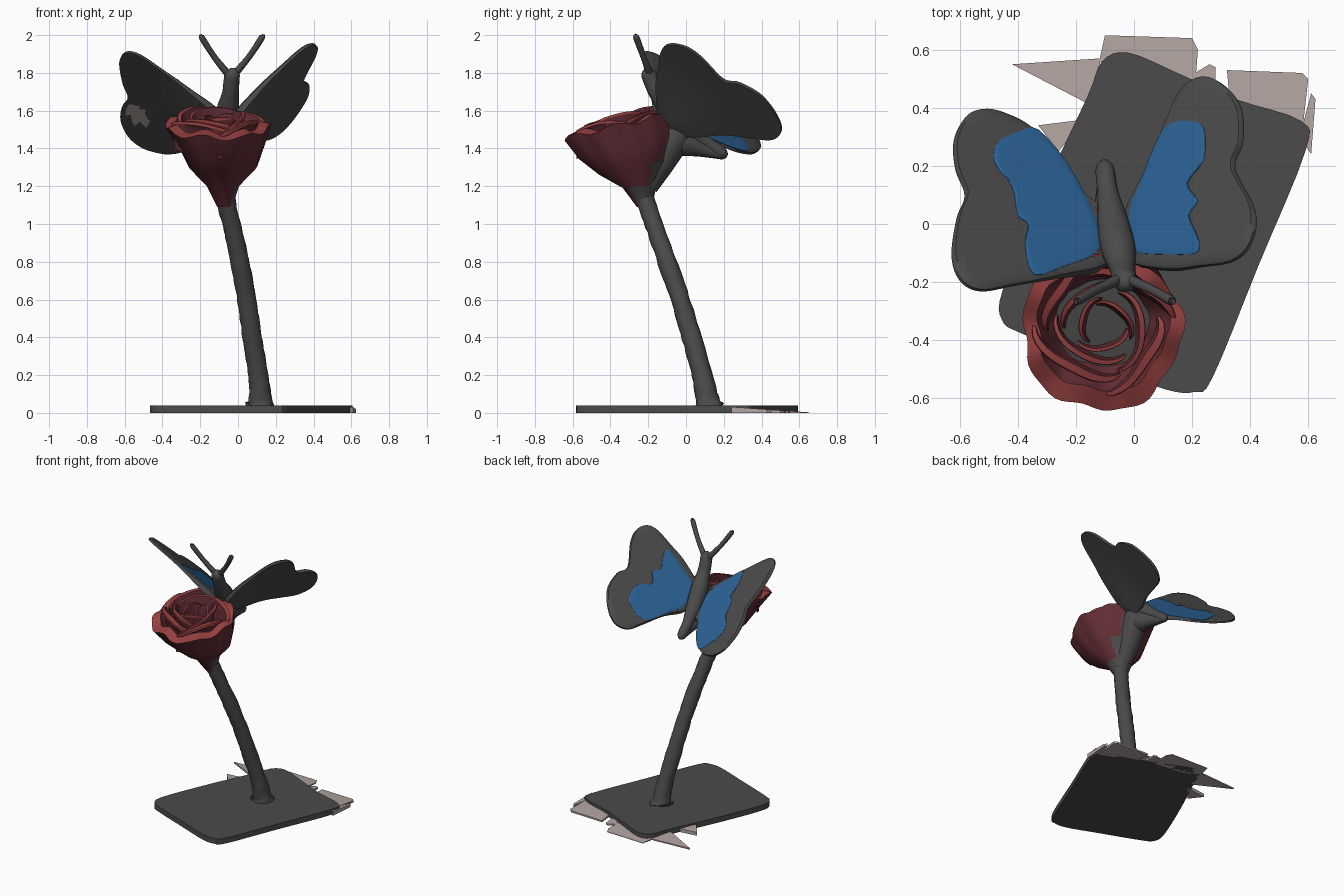
import bpy, bmesh, math, random
from mathutils import Vector

if "Cube" in bpy.data.objects:
    bpy.data.objects.remove(bpy.data.objects["Cube"])

random.seed(4)


def mat(name, col):
    m = bpy.data.materials.new(name)
    m.diffuse_color = (*col, 1)
    m.use_nodes = True
    m.node_tree.nodes["Principled BSDF"].inputs["Base Color"].default_value = m.diffuse_color
    return m


GREY = mat("dark_grey", (0.07, 0.07, 0.07))
RED = mat("rose_red", (0.30, 0.05, 0.05))
MAROON = mat("maroon", (0.12, 0.026, 0.034))
BLUE = mat("wing_blue", (0.024, 0.122, 0.30))
PALE = mat("pale_pink_grey", (0.44, 0.37, 0.35))


def finish(name, bm, mats, angle=40):
    bmesh.ops.recalc_face_normals(bm, faces=bm.faces)
    me = bpy.data.meshes.new(name)
    bm.to_mesh(me)
    bm.free()
    for m in mats:
        me.materials.append(m)
    ob = bpy.data.objects.new(name, me)
    bpy.context.collection.objects.link(ob)
    bpy.ops.object.select_all(action='DESELECT')
    ob.select_set(True)
    bpy.context.view_layer.objects.active = ob
    bpy.ops.object.shade_smooth_by_angle(angle=math.radians(angle))
    return ob


def spline(pts, closed=False, n=6):
    """Catmull-Rom through points of any dimension."""
    P = [Vector(p) for p in pts]
    N = len(P)
    idx = (lambda i: i % N) if closed else (lambda i: min(max(i, 0), N - 1))
    out = []
    for i in range(N if closed else N - 1):
        a, b, c, d = (P[idx(i + k)] for k in (-1, 0, 1, 2))
        for s in range(n):
            t = s / n
            out.append(0.5 * (2 * b + (c - a) * t + (2 * a - 5 * b + 4 * c - d) * t * t
                              + (3 * b - a - 3 * c + d) * t ** 3))
    return out if closed else out + [P[-1]]


def bridge(bm, A, B, mi=0, closed=True):
    n = len(A)
    for i in range(n if closed else n - 1):
        f = bm.faces.new((A[i], A[(i + 1) % n], B[(i + 1) % n], B[i]))
        f.material_index = mi


def tube(name, pts, sides=16, jitter=0.0):
    """Smooth tube through (x, y, z, radius) points."""
    S = spline(pts)
    bm = bmesh.new()
    rings = []
    for i, p in enumerate(S):
        tan = (S[min(i + 1, len(S) - 1)] - S[max(i - 1, 0)]).xyz.normalized()
        u = tan.cross(Vector((1, 0, 0))).normalized()
        v = tan.cross(u)
        rings.append([bm.verts.new(p.xyz + (u * math.cos(a) + v * math.sin(a))
                                   * p[3] * (1 + random.uniform(-jitter, jitter)))
                      for a in (2 * math.pi * k / sides for k in range(sides))])
    for A, B in zip(rings, rings[1:]):
        bridge(bm, A, B)
    bm.faces.new(rings[0])
    bm.faces.new(rings[-1])
    return finish(name, bm, [GREY], 60)


def prism(name, outline, top, m):
    """Upright slab from z = 0 to the height function top(x, y)."""
    bm = bmesh.new()
    lo = [bm.verts.new((p[0], p[1], 0)) for p in outline]
    hi = [bm.verts.new((p[0], p[1], top(p[0], p[1]))) for p in outline]
    bm.faces.new(lo)
    bm.faces.new(hi)
    bridge(bm, lo, hi)
    return finish(name, bm, [m])


# Base plate and the pale broken flakes along its back edge
base = [(-.02, .59), (-.11, .56), (-.16, .44), (-.31, .12), (-.45, -.22), (-.455, -.33), (-.38, -.38),
        (-.1, -.49), (.11, -.57), (.21, -.578), (.27, -.53), (.43, -.14), (.59, .25), (.575, .355),
        (.35, .43), (.15, .52)]
prism("base_plate", spline(base, True, 4), lambda x, y: .04, GREY)
flakes = [[(-.42, .55), (-.12, .57), (-.1, .45), (-.17, .42)],
          [(-.12, .56), (-.1, .65), (.2, .64), (.22, .6), (.21, .47), (-.02, .5)],
          [(.22, .48), (.21, .52), (.26, .55), (.28, .54), (.28, .45)],
          [(.33, .42), (.32, .53), (.58, .52), (.6, .5), (.58, .32)],
          [(.57, .3), (.61, .45), (.625, .43), (.61, .24)],
          [(-.33, .34), (-.17, .36), (-.26, .25)]]
for i, f in enumerate(flakes):
    prism(f"base_flake_{i}", f, lambda x, y: .003 + .028 * (.65 - y) / .4, PALE)

# Leaning stem
tube("stem", [(.12, .12, .035, .085), (.12, .115, .06, .065), (.107, .085, .2, .053), (.075, .03, .4, .052),
              (.045, -.03, .6, .05), (.01, -.1, .8, .05), (-.035, -.17, 1.0, .048),
              (-.07, -.225, 1.15, .053), (-.08, -.25, 1.22, .07)], 14, .06)

# Rose cup: outside, flat lip, inside  (cx, cy, z, rx, ry, tilt, material)
cup = [(-.07, -.22, 1.09, .04, .04, 0, 1), (-.08, -.245, 1.2, .085, .09, .1, 1),
       (-.08, -.28, 1.3, .18, .18, .2, 1), (-.09, -.315, 1.41, .225, .25, .24, 1),
       (-.11, -.365, 1.52, .275, .277, .24, 2), (-.11, -.355, 1.532, .225, .22, .22, 1),
       (-.11, -.345, 1.49, .205, .2, .24, 1), (-.11, -.34, 1.42, .16, .15, .2, 0)]
bm = bmesh.new()
rings, SEG = [], 72
for cx, cy, z, rx, ry, tilt, m in cup:
    ring = []
    for k in range(SEG):
        a = 2 * math.pi * k / SEG
        w = max(0, z - 1.2) / .34
        r = 1 + .04 * w * math.sin(5 * a + 1) + .02 * w * math.sin(11 * a)
        dy = ry * r * math.sin(a)
        ring.append(bm.verts.new((cx + rx * r * math.cos(a), cy + dy,
                                  z + tilt * dy + .014 * w * math.sin(7 * a + 2))))
    rings.append(ring)
for j in range(len(rings) - 1):
    bridge(bm, rings[j], rings[j + 1], cup[j][6])
bm.faces.new(rings[0])
bm.faces.new(rings[-1])
for f in bm.faces:  # grey back where the insect is attached
    c = f.calc_center_median()
    if c.z < 1.45 and c.y > -.3 + .16 * (c.z - 1.1) / .3 + .45 * abs(c.x + .03):
        f.material_index = 0
finish("rose_cup", bm, [GREY, MAROON, RED], 50)

# Curled inner petals, uneven and overlapping; red on the curl, dark on the walls
section = [(0, -.13), (0, -.03), (.03, .008), (.027, .022), (.002, .022), (-.012, -.03), (-.012, -.13)]


def petal(name, rad, start, span, lift, curl):
    bm = bmesh.new()
    cols = []
    for k in range(15):
        t = k / 14
        a = start + span * t
        edge = math.sin(math.pi * t) ** .5
        col = []
        for dr, dz in section:
            flat = 1 + .1 * math.cos(2 * math.pi * t)  # petals straighter than a circle
            r = rad * flat * (1.14 - .26 * t) + dr * (.3 + .7 * edge) * (curl if dr > 0 else 1)
            dy = r * .95 * math.sin(a)
            z = 1.53 + lift + .24 * dy + (dz - .05 * (1 - edge) if dz > -.1 else dz - lift)
            col.append(bm.verts.new((-.105 + r * math.cos(a), -.35 + dy, z)))
        cols.append(col)
    for A, B in zip(cols, cols[1:]):
        for i in range(len(section)):
            i2 = (i + 1) % len(section)
            f = bm.faces.new((A[i], A[i2], B[i2], B[i]))
            f.material_index = 1 if i in (2, 3) else 0
    bm.faces.new(cols[0])
    bm.faces.new(cols[-1])
    return finish(name, bm, [MAROON, RED], 50)


for ring, (rad, count, lift, curl) in enumerate([(.195, 4, .02, 1.1), (.135, 3, .035, .75), (.078, 3, .025, .5)]):
    for k in range(count):
        step = 2 * math.pi / count
        petal(f"inner_petal_{ring}_{k}", rad * random.uniform(.94, 1.06), k * step + ring * .8,
              step * random.uniform(1.05, 1.25), lift + random.uniform(-.015, .015), curl)

# Insect body, its keel and joint to the flower, and antennae
tube("insect_body", [(-.03, -.205, 1.825, .012), (-.03, -.2, 1.8, .038), (-.035, -.18, 1.75, .042),
                     (-.04, -.15, 1.69, .045), (-.055, -.08, 1.6, .06), (-.075, .02, 1.5, .052),
                     (-.09, .11, 1.43, .036), (-.1, .19, 1.375, .032), (-.1, .218, 1.36, .012)])
tube("body_keel", [(-.075, -.14, 1.46, .06), (-.08, -.03, 1.435, .075), (-.09, .08, 1.4, .045),
                   (-.1, .2, 1.36, .02)])
tube("flower_joint", [(-.07, -.03, 1.54, .065), (-.07, -.06, 1.46, .085), (-.075, -.13, 1.34, .08),
                      (-.08, -.21, 1.2, .062)])
for side, tip in (("left", (-.19, -.262, 1.985, .016)), ("right", (.125, -.262, 1.985, .017))):
    s = -1 if side == "left" else 1
    root = Vector((-.035 + .015 * s, -.19, 1.79, .02))
    mid = root.lerp(Vector(tip), .5)
    mid[0] += .008 * s
    mid[3] = .016
    end = Vector(tip) + Vector((.004 * s, -.003, .012, -.009))
    tube(f"antenna_{side}", [root, mid, tip, end], 10)


# Wings: tilted slabs that thicken under the root, with thin blue panels on top
def slab(name, outline, plane, root, lift, thick, swell, mats, smooth=6):
    a, b, c = plane
    nrm = Vector((-b, -c, 1)).normalized()
    pts = spline(outline, True, smooth)
    mid = sum(pts, Vector((0, 0))) / len(pts)
    bm = bmesh.new()
    layers = []
    for under in (0, 1):
        rings = []
        for s in (1, .97, .85, .7, .5, .3, .12):
            ring = []
            for p in pts:
                q = mid + (p - mid) * s
                d = (q - Vector(root)).length
                t = lift
                if under:
                    t -= thick + swell * max(0, 1 - d / .36) ** 2
                elif s == 1:
                    t -= thick * .4
                ring.append(bm.verts.new(Vector((q.x, q.y, a + b * q.x + c * q.y)) + nrm * t))
            rings.append(ring)
        for A, B in zip(rings, rings[1:]):
            bridge(bm, A, B)
        bm.faces.new(rings[-1])
        layers.append(rings)
    bridge(bm, layers[0][0], layers[1][0])
    if len(mats) > 1:  # pale worn patch on the underside
        low = {v for r in layers[1] for v in r}
        for f in bm.faces:
            m = f.calc_center_median()
            if all(v in low for v in f.verts) and (m.x + .53) ** 2 + (m.y - .18) ** 2 < .0036:
                f.material_index = 1
    return finish(name, bm, mats, 45)


right_wing = [(-.04, -.11), (.1, -.15), (.22, -.14), (.32, -.125), (.38, -.08), (.408, 0), (.395, .08), (.335, .2),
              (.362, .29), (.355, .41), (.29, .49), (.22, .51), (.15, .46), (.1, .35), (.04, .2), (-.04, .04)]
left_wing = [(-.08, -.12), (-.25, -.17), (-.4, -.2), (-.52, -.22), (-.59, -.185), (-.62, -.1), (-.603, .03),
             (-.575, .11), (-.607, .2), (-.612, .3), (-.57, .38), (-.5, .402), (-.42, .38), (-.35, .34),
             (-.27, .26), (-.2, .14), (-.08, .03)]
right_blue = [(.0, -.095), (.12, -.105), (.215, -.1), (.222, -.05), (.19, .03), (.22, .08), (.185, .14), (.24, .22),
              (.24, .33), (.19, .355), (.125, .345), (.08, .29), (.02, .14), (-.015, .05), (-.015, -.04)]
left_blue = [(-.345, -.175), (-.24, -.145), (-.13, -.1), (-.12, -.03), (-.15, .06), (-.23, .21), (-.33, .325),
             (-.39, .32), (-.47, .28), (-.48, .21), (-.42, .13), (-.4, .03), (-.365, 0), (-.375, -.07)]
R_PLANE, L_PLANE = (1.553, .969, -.521), (1.455, -.545, -.768)
slab("right_wing", right_wing, R_PLANE, (-.03, -.03), 0, .022, .045, [GREY])
slab("left_wing", left_wing, L_PLANE, (-.1, -.03), 0, .022, .06, [GREY, PALE])
slab("right_wing_panel", right_blue, R_PLANE, (0, 0), .004, .006, 0, [BLUE], 3)
slab("left_wing_panel", left_blue, L_PLANE, (0, 0), .004, .006, 0, [BLUE], 3)
